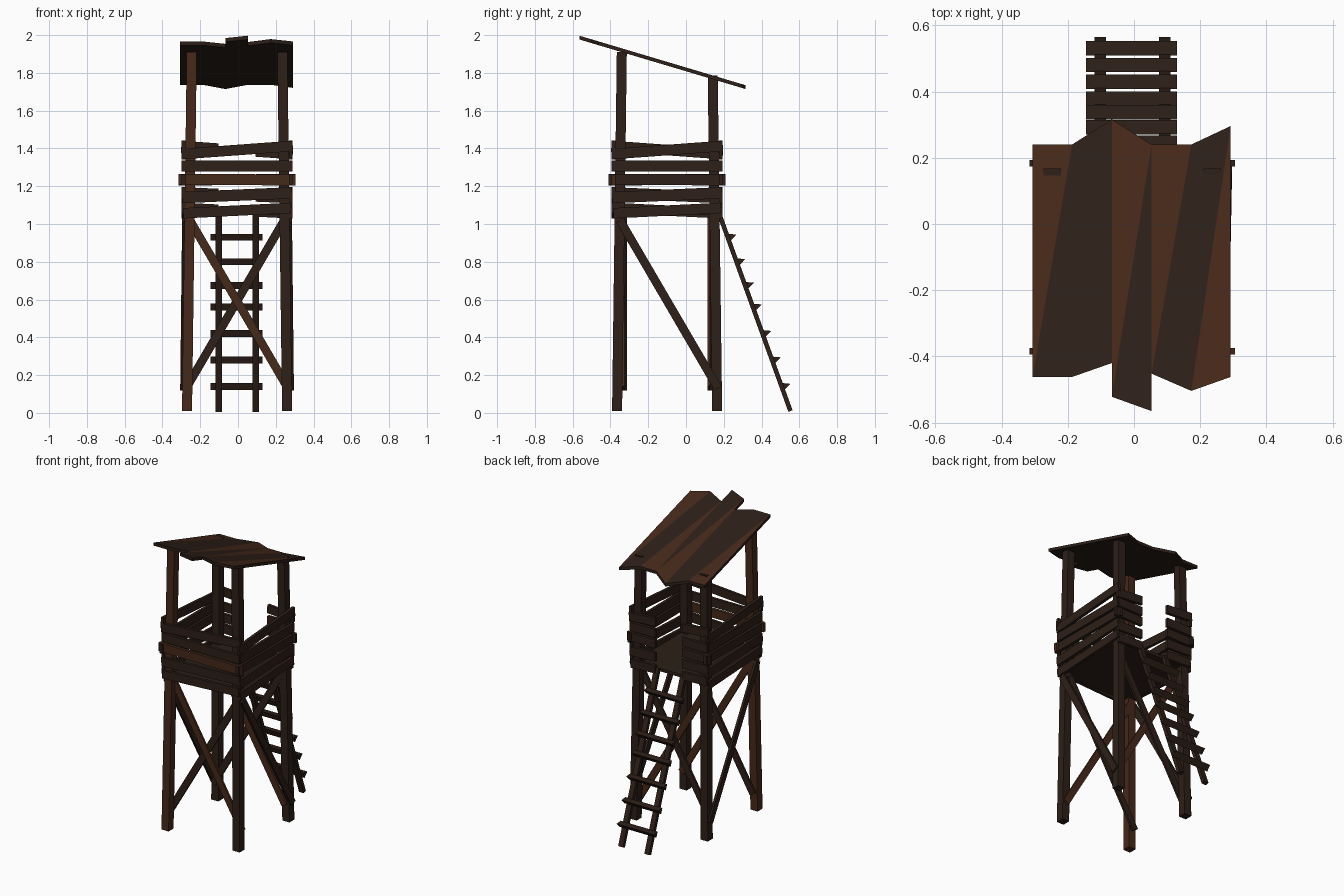
import bpy, bmesh, math
from mathutils import Vector, Matrix

if "Cube" in bpy.data.objects:
    bpy.data.objects.remove(bpy.data.objects["Cube"])

CX, CY = -0.005, -0.10          # centre of the tower frame


def mat(name, col):
    m = bpy.data.materials.new(name)
    m.diffuse_color = (*col, 1)
    m.use_nodes = True
    m.node_tree.nodes["Principled BSDF"].inputs["Base Color"].default_value = m.diffuse_color
    return m


DARK = mat("dark_wood", (0.026, 0.014, 0.009))
RED = mat("red_wood", (0.06, 0.021, 0.010))


def finish(name, bm, mats):
    bmesh.ops.recalc_face_normals(bm, faces=bm.faces)
    me = bpy.data.meshes.new(name)
    bm.to_mesh(me)
    bm.free()
    for m in mats:
        me.materials.append(m)
    ob = bpy.data.objects.new(name, me)
    bpy.context.collection.objects.link(ob)
    return ob


def beam(name, a, b, side, w, t, m=DARK):
    """Box from a to b; width w along 'side', thickness t across it."""
    a, b = Vector(a), Vector(b)
    d = b - a
    z = d.normalized()
    x = Vector(side)
    x = (x - z * x.dot(z)).normalized()
    y = z.cross(x)
    rot = Matrix((x, y, z)).transposed().to_4x4()
    bm = bmesh.new()
    bmesh.ops.create_cube(bm, size=1, matrix=Matrix.Translation((a + b) / 2) @ rot
                          @ Matrix.Diagonal((w, t, d.length, 1)))
    return finish(name, bm, [m])


# legs, leaning inwards; horizontal ends
for sx in (-1, 1):
    for sy, top in ((-1, 1.91), (1, 1.785)):
        bm = bmesh.new()
        bmesh.ops.create_cube(bm, size=1, matrix=Matrix.Translation((0, 0, top / 2 + 0.005))
                              @ Matrix.Diagonal((0.053, 0.053, top - 0.01, 1)))
        for v in bm.verts:
            r = 0.265 - 0.025 * v.co.z / 1.9
            v.co += Vector((CX + sx * r, CY + sy * r, 0))
        finish(("front" if sy < 0 else "back") + "_leg", bm, [RED if sx + sy == -2 else DARK])

# cross braces on front and back, single diagonals on the sides
for name, y in (("front_brace", CY - 0.226), ("back_brace", CY + 0.226)):
    for s, m in ((-1, RED), (1, DARK)):
        beam(name, (CX + s * 0.25, y + s * 0.006, 1.02), (CX - s * 0.27, y + s * 0.006, 0.13),
             (1, 0, 0), 0.045, 0.014, m)
for s in (-1, 1):
    beam("side_brace", (CX + s * 0.283, -0.35, 1.02), (CX + s * 0.293, 0.17, 0.13),
         (0, 1, 0), 0.045, 0.016)

# floor
beam("floor", (CX, CY, 1.05), (CX, CY, 1.07), (1, 0, 0), 0.54, 0.54)

# wall boards: left z, right z, height, half length, red
ROWS = ((1.057, 1.085, 0.055, 0.285, 0), (1.14, 1.165, 0.06, 0.29, 0),
        (1.237, 1.233, 0.058, 0.31, 1), (1.307, 1.307, 0.058, 0.288, 0),
        (1.37, 1.413, 0.056, 0.295, 0))
for k, side in enumerate(("front", "right", "back", "left")):
    place = Matrix.Translation((CX, CY, 0)) @ Matrix.Rotation(k * math.pi / 2, 4, 'Z')
    for i, (zl, zr, h, L, red) in enumerate(ROWS):
        # the back wall keeps a gap for the ladder
        spans = ((-L, -0.10), (0.10, L)) if side == "back" else ((-L, L),)
        for u0, u1 in spans:
            def pt(u):
                return place @ Vector((u, -0.284, zl + (zr - zl) * (u + L) / (2 * L)))
            beam(side + "_wall_board", pt(u0), pt(u1), (0, 0, 1), h, 0.02,
                 RED if red and side == "front" else DARK)

# ladder
bot, top = Vector((0, 0.553, 0.01)), Vector((0, 0.17, 1.07))
for x in (-0.102, 0.093):
    beam("ladder_rail", bot + Vector((x, 0, 0)), top + Vector((x, 0, 0)), (1, 0, 0), 0.035, 0.024)
for z in (0.14, 0.28, 0.42, 0.56, 0.675, 0.80, 0.93):
    y = bot.y + (top.y - bot.y) * (z - bot.z) / (top.z - bot.z)
    bm = bmesh.new()
    f = bm.faces.new([bm.verts.new((-0.145, y + dy, z + dz))
                      for dy, dz in ((0.003, 0.018), (0.046, 0.014), (0.016, -0.018))])
    ext = bmesh.ops.extrude_face_region(bm, geom=[f])["geom"]
    bmesh.ops.translate(bm, vec=(0.275, 0, 0),
                        verts=[g for g in ext if isinstance(g, bmesh.types.BMVert)])
    finish("ladder_rung", bm, [DARK])

# roof planks: x0, x1, front y at x0/x1, back y at x0/x1
PLANKS = ((-0.306, -0.187, -0.462, -0.462, 0.24, 0.24), (-0.187, -0.067, -0.462, -0.42, 0.24, 0.316),
          (-0.067, 0.053, -0.522, -0.565, 0.316, 0.24), (0.053, 0.173, -0.452, -0.504, 0.24, 0.24),
          (0.173, 0.292, -0.504, -0.462, 0.24, 0.296))
RED_TRIS = ((1, 0), (0, 0), (1, 0), (1, 0), (0, 1))    # weathered halves
for (x0, x1, f0, f1, b0, b1), reds in zip(PLANKS, RED_TRIS):
    bm = bmesh.new()

    def ring(dz, dy):
        return [bm.verts.new((x, y + dy, 1.997 - 0.298 * (y + 0.565) + dz))
                for x, y in ((x0, f0), (x1, f1), (x1, b1), (x0, b0))]
    t, b = ring(0, 0), ring(-0.02, 0)
    bm.faces.new((t[0], t[2], t[3])).material_index = reds[0]
    bm.faces.new((t[0], t[1], t[2])).material_index = reds[1]
    bm.faces.new((b[0], b[2], b[3]))
    bm.faces.new((b[0], b[1], b[2]))
    for i in range(4):
        j = (i + 1) % 4
        bm.faces.new((t[i], t[j], b[j], b[i]))
    finish("roof_plank", bm, [DARK, RED])
